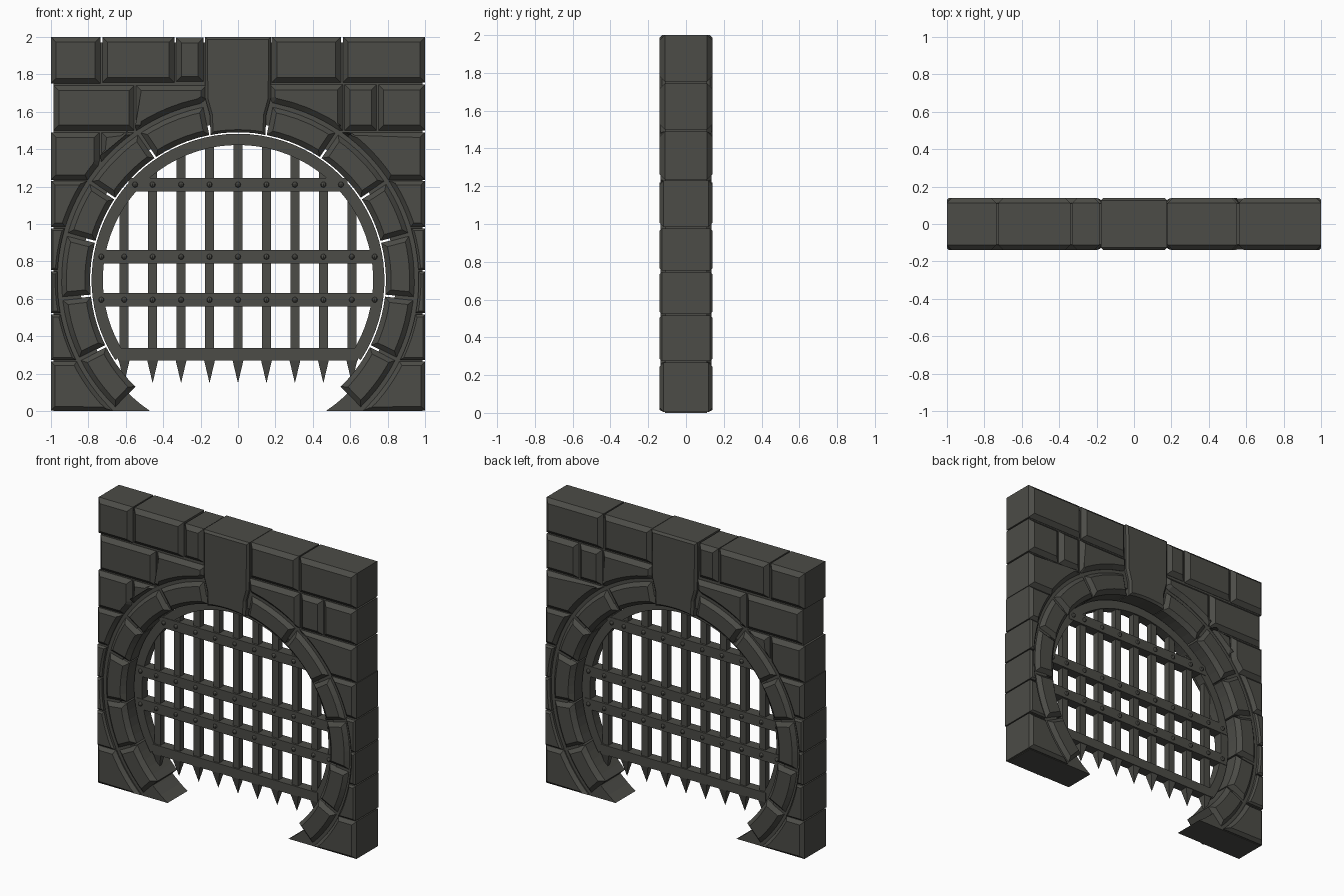
import bpy, bmesh
from math import sin, cos, sqrt, radians, acos, degrees
from mathutils import Vector, Matrix

if "Cube" in bpy.data.objects:
    bpy.data.objects.remove(bpy.data.objects["Cube"], do_unlink=True)

stone_mat = bpy.data.materials.new("dark_grey_stone")
stone_mat.use_nodes = True
grey = (0.072, 0.072, 0.063, 1)
stone_mat.diffuse_color = grey
bsdf = stone_mat.node_tree.nodes["Principled BSDF"]
bsdf.inputs["Base Color"].default_value = grey
bsdf.inputs["Roughness"].default_value = 0.9

CZ = 0.70       # height of the arch centre
WALL_R = 0.965  # radius where the wall blocks stop
DEPTH = 0.14    # half thickness of the wall


def finish(name, bm):
    bmesh.ops.recalc_face_normals(bm, faces=bm.faces)
    mesh = bpy.data.meshes.new(name)
    bm.to_mesh(mesh)
    bm.free()
    mesh.materials.append(stone_mat)
    obj = bpy.data.objects.new(name, mesh)
    bpy.context.collection.objects.link(obj)
    return obj


def inset(points, amount):
    """Offset a counter-clockwise outline inwards, with limited mitres."""
    result = []
    for i, p in enumerate(points):
        a = (p - points[i - 1]).normalized()
        b = (points[(i + 1) % len(points)] - p).normalized()
        na, nb = Vector((-a.y, a.x)), Vector((-b.y, b.x))
        result.append(p + (na + nb) * amount / max(1 + na.dot(nb), 0.35))
    return result


def prism(name, outline, half, chamfer=0):
    """Extrude an x-z outline through y, with chamfered front and back rims."""
    pts = [Vector(p) for p in outline]
    n = len(pts)
    area = sum(pts[i - 1].x * pts[i].y - pts[i].x * pts[i - 1].y for i in range(n))
    if area < 0:
        pts.reverse()
    layers = [(pts, -half), (pts, half)]
    if chamfer:
        small = inset(pts, chamfer)
        edge = half - chamfer
        layers = [(small, -half), (pts, -edge), (pts, edge), (small, half)]
    bm = bmesh.new()
    rings = [[bm.verts.new((p.x, y, p.y)) for p in loop] for loop, y in layers]
    bm.faces.new(rings[0])
    bm.faces.new(rings[-1])
    for lower, upper in zip(rings, rings[1:]):
        for i in range(n):
            bm.faces.new((lower[i - 1], lower[i], upper[i], upper[i - 1]))
    return finish(name, bm)


def arc(radius, start, end, steps):
    """Arc points; angles in degrees measured from straight up."""
    angles = [radians(start + (end - start) * i / steps) for i in range(steps + 1)]
    return [(radius * sin(a), CZ + radius * cos(a)) for a in angles]


def wall_block(name, side, x0, x1, z0, z1, chamfer=0.028):
    """A block from x0 out to x1, trimmed where it meets the arch."""
    if x1 < WALL_R:
        z0 = max(z0, CZ + sqrt(WALL_R ** 2 - x1 ** 2))
    steps = 10
    inner = []
    for i in range(steps + 1):
        z = z0 + (z1 - z0) * i / steps
        x = max(x0, sqrt(max(0, WALL_R ** 2 - (z - CZ) ** 2)))
        if x < x1 - 0.002:
            inner.append((x, z))
    # drop points in the middle of straight runs
    keep = [p for i, p in enumerate(inner)
            if i in (0, len(inner) - 1) or not (inner[i - 1][0] == p[0] == inner[i + 1][0])]
    outline = keep + [(x1, z1), (x1, z0)]
    prism(name, [(side * x, z) for x, z in outline], DEPTH, chamfer)


# Upper wall courses: side, inner x, outer x, bottom, top
upper = [
    (-1, 0.735, 1.0, 1.75, 2.0), (-1, 0.34, 0.725, 1.755, 2.0), (-1, 0.185, 0.33, 1.76, 1.995),
    (1, 0.18, 0.55, 1.755, 2.0), (1, 0.56, 1.0, 1.755, 2.0),
    (-1, 0.555, 0.985, 1.5, 1.74), (-1, 0.17, 0.545, 1.5, 1.74),
    (1, 0.17, 0.56, 1.5, 1.745), (1, 0.57, 0.74, 1.5, 1.745), (1, 0.75, 1.0, 1.5, 1.745),
    (-1, 0.74, 1.0, 1.235, 1.49), (-1, 0.3, 0.73, 1.235, 1.49), (1, 0.3, 1.0, 1.235, 1.49),
]
for i, block in enumerate(upper):
    wall_block(f"upper_wall_block_{i + 1}", *block)

# Lower wall courses beside the arch
joints = [0, 0.27, 0.52, 0.75, 0.98, 1.235]
for side, label in ((-1, "right"), (1, "left")):
    for i, (low, high) in enumerate(zip(joints, joints[1:])):
        thin = 0.012 if 0 < i < 4 else 0.022
        wall_block(f"{label}_side_block_{i + 1}", side, 0.3, 1.0, low + 0.004, high - 0.004, thin)
    # Mortar core behind the joints
    end = degrees(acos(-CZ / 0.842))
    core = [(0.985, 0), (0.985, 1.97), (0, 1.97)] + arc(0.842, 0, end, 32)
    prism(f"{label}_mortar_core", [(side * x, z) for x, z in core], 0.11)

    # Arch stones
    cuts = [10.8, 34, 56.5, 75, 96, 116.5, 136.5]
    for i, (a, b) in enumerate(zip(cuts, cuts[1:])):
        ring = arc(0.79, a + 0.4, b - 0.4, 5) + arc(0.945, b - 0.4, a + 0.4, 5)
        prism(f"{label}_arch_stone_{i + 1}", [(side * x, z) for x, z in ring], 0.135, 0.028)

# Keystone
half_key = [(0.147, 1.475), (0.15, 1.58), (0.175, 1.67), (0.177, 2.0)]
prism("keystone", arc(0.79, -7, 7, 4) + half_key + [(-x, z) for x, z in reversed(half_key)],
      DEPTH, 0.014)

# Gate rim
limit = degrees(acos((0.275 - CZ) / 0.78))
prism("gate_rim", arc(0.782, -limit, limit, 56) + arc(0.722, limit, -limit, 56), 0.032)


def bar(name, x0, x1, z0, z1, half):
    return prism(name, [(x0, z0), (x1, z0), (x1, z1), (x0, z1)], half)


# Upright bars and spikes
bar_xs = [0.152 * k for k in range(-4, 5)]
for i, x in enumerate(bar_xs):
    bar(f"upright_bar_{i + 1}", x - 0.024, x + 0.024, 0.3, CZ + sqrt(0.745 ** 2 - x * x), 0.022)
    bm = bmesh.new()
    bmesh.ops.create_cone(bm, cap_ends=True, segments=4, radius1=0, radius2=0.042, depth=0.125,
                          matrix=Matrix.Translation((x, 0, 0.2125))
                          @ Matrix.Rotation(radians(45), 4, "Z"))
    finish(f"spike_{i + 1}", bm)

# Cross bands with rivets on both faces
bar("bottom_band", -0.64, 0.64, 0.272, 0.338, 0.034)
for i, (z, reach, end_x) in enumerate(((1.21, 0.585, 0.55), (0.825, 0.765, 0.73), (0.595, 0.765, 0.73))):
    bar(f"cross_band_{i + 1}", -reach, reach, z - 0.036, z + 0.036, 0.036)
    bm = bmesh.new()
    for x in [b for b in bar_xs if abs(b) < end_x - 0.05] + [-end_x, end_x]:
        for y in (-0.036, 0.036):
            bmesh.ops.create_uvsphere(bm, u_segments=8, v_segments=6, radius=0.015,
                                      matrix=Matrix.Translation((x, y, z)))
    finish(f"rivets_{i + 1}", bm)
